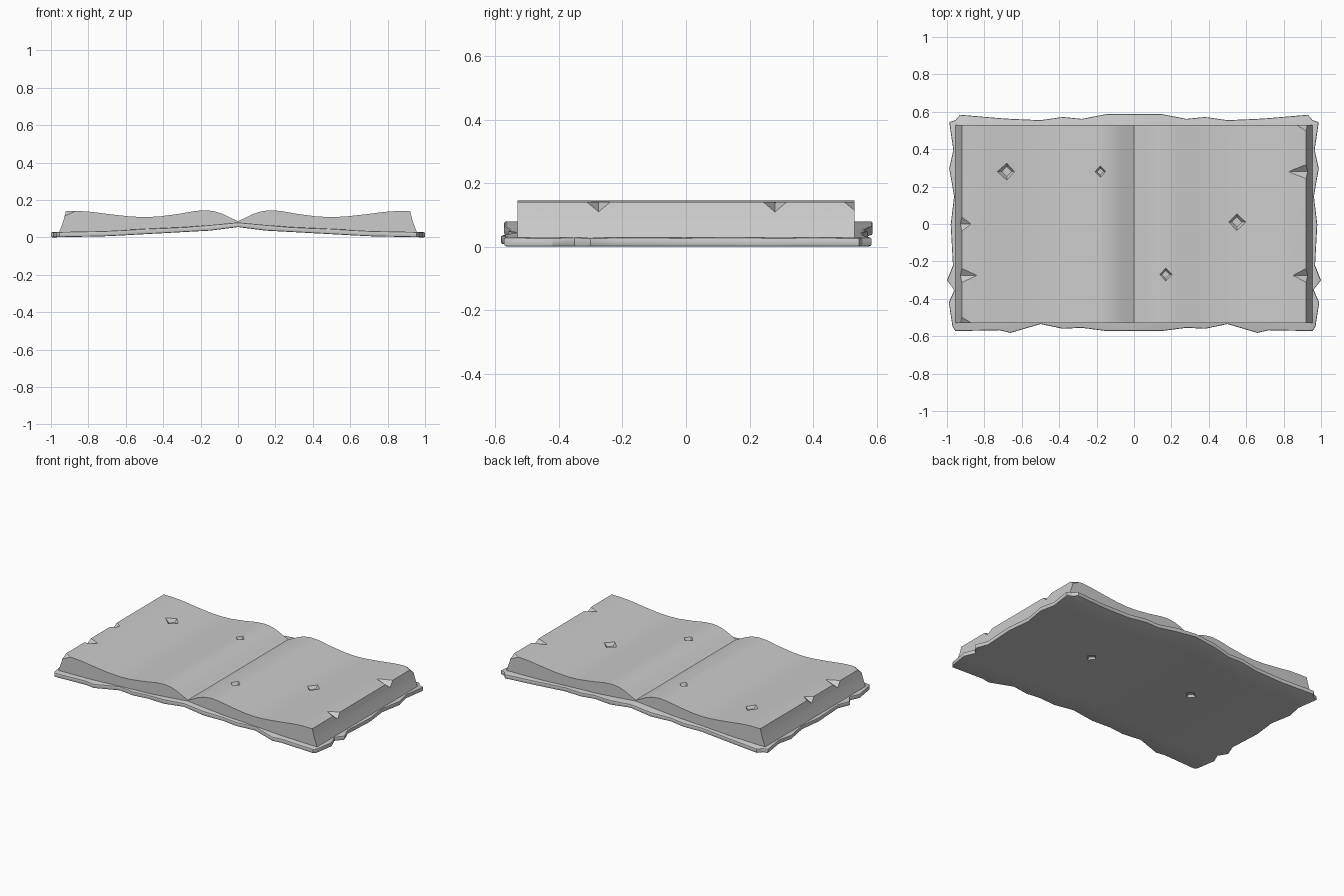
import bpy
import bmesh
import math
from mathutils import Vector

if "Cube" in bpy.data.objects:
    bpy.data.objects.remove(bpy.data.objects["Cube"])

grey = bpy.data.materials.new("plain_grey")
grey.use_nodes = True
grey.diffuse_color = (0.6, 0.6, 0.6, 1)
grey.node_tree.nodes["Principled BSDF"].inputs["Base Color"].default_value = (0.6, 0.6, 0.6, 1)


def make(name, verts, faces):
    """Closed mesh object with outward normals."""
    bm = bmesh.new()
    vs = [bm.verts.new(v) for v in verts]
    for f in faces:
        bm.faces.new([vs[i] for i in f])
    bmesh.ops.recalc_face_normals(bm, faces=bm.faces)
    mesh = bpy.data.meshes.new(name)
    bm.to_mesh(mesh)
    bm.free()
    mesh.materials.append(grey)
    ob = bpy.data.objects.new(name, mesh)
    bpy.context.collection.objects.link(ob)
    return ob


def select(ob):
    bpy.ops.object.select_all(action='DESELECT')
    ob.select_set(True)
    bpy.context.view_layer.objects.active = ob


def cut(ob, cutters):
    for c in cutters:
        c.hide_render = True
        mod = ob.modifiers.new("cut", 'BOOLEAN')
        mod.operation = 'DIFFERENCE'
        mod.solver = 'EXACT'
        mod.object = c
        select(ob)
        bpy.ops.object.modifier_apply(modifier=mod.name)
        bpy.data.objects.remove(c)


def smooth(ob):
    select(ob)
    bpy.ops.object.shade_smooth_by_angle(angle=math.radians(30))


def notch(side, y, reach):
    """Wedge that chips the outer upper page edge."""
    a = Vector((reach, y, 0.139))
    b = Vector((0.932, y, 0.108))
    m = (a + b) / 2
    pts = [a - 0.3 * (b - a), b + 0.5 * (b - a)]
    for s in (-1, 1):
        pts.append(m + 2 * (Vector((0.92, y + s * 0.036, 0.14)) - m))
    pts = [(p.x * side, p.y, p.z) for p in pts]
    return make("notch_cutter", pts, [(0, 1, 2), (0, 1, 3), (0, 2, 3), (1, 2, 3)])


def pit(x, y, z, r, up=1):
    """Diamond pit with sloping walls, opening upward or downward."""
    verts = []
    for scale, dz in ((0.6, -0.02), (1.4, 0.02)):
        for k in range(4):
            t = k * math.pi / 2
            verts.append((x + r * scale * math.cos(t), y + r * scale * math.sin(t), z + up * dz))
    faces = [(0, 1, 2, 3), (4, 5, 6, 7)]
    faces += [(k, (k + 1) % 4, (k + 1) % 4 + 4, k + 4) for k in range(4)]
    return make("pit_cutter", verts, faces)


def lerp(points, x):
    for (x0, z0), (x1, z1) in zip(points, points[1:]):
        if x <= x1:
            return z0 + (z1 - z0) * (x - x0) / (x1 - x0)
    return points[-1][1]


# Half profiles: page surface, cover top and cover underside
page_top = [(0, .086), (.04, .105), (.08, .125), (.12, .138), (.17, .145), (.23, .141),
            (.32, .125), (.42, .112), (.5, .108), (.58, .112), (.68, .123), (.78, .136),
            (.85, .141), (.92, .141)]
cover_top = [(0, .08), (.15, .066), (.28, .055), (.5, .045), (.7, .034), (1, .028)]
cover_base = [(0, .055), (.15, .036), (.28, .029), (.5, .017), (.7, .006), (1, 0)]

# Page block: one mirrored cross-section, extruded front to back
half = page_top + [(.933, .09), (.957, .025)]
section = half + [(x, lerp(cover_top, x) - .008) for x in (.7, .5, .28, .15, 0)]
section += [(-x, lerp(cover_top, x) - .008) for x in (.15, .28, .5, .7)]
section += [(-x, z) for x, z in reversed(half[1:])]
n = len(section)
verts = [(x, y, z) for y in (-.53, .53) for x, z in section]
faces = [tuple(range(n)), tuple(range(n, 2 * n))]
faces += [(i, (i + 1) % n, (i + 1) % n + n, i + n) for i in range(n)]
pages = make("pages", verts, faces)

cutters = [notch(1, .28, .83), notch(1, -.275, .855), notch(1, .535, .865),
           notch(-1, 0, .875), notch(-1, -.275, .845), notch(-1, -.535, .865)]
for x, y, r in ((-.18, .28, .03), (.17, -.27, .035), (.55, .01, .045), (-.68, .28, .045)):
    cutters.append(pit(x, y, lerp(page_top, abs(x)), r))
cut(pages, cutters)
smooth(pages)

# Cover: bent slab with a ragged rim (column: x, front, back; row: y, side reach)
columns = [(0, .572, .587), (.15, .572, .587), (.28, .555, .562), (.38, .56, .572),
           (.5, .535, .555), (.66, .582, .562), (.72, .568, .566), (.93, .572, .584),
           (.955, .572, .555), (1, .55, .545)]
columns = [(-x, f, b) for x, f, b in reversed(columns[1:])] + columns
rows = [(-.55, .97), (-.42, .99), (-.35, .96), (-.3, 1), (-.22, .968), (0, .98),
        (.15, .962), (.2, .97), (.3, .988), (.4, .966), (.55, .988)]
nc, nr = len(columns), len(rows)
verts = []
for profile in (cover_base, cover_top):
    for y, reach in rows:
        for x, front, back in columns:
            py = -front + (front + back) * (y + .55) / 1.1
            px = math.copysign(reach, x) if abs(x) == 1 else x
            verts.append((px, py, lerp(profile, abs(px))))
layer = nc * nr
faces = []
for j in range(nr - 1):
    for i in range(nc - 1):
        a = j * nc + i
        quad = (a, a + 1, a + nc + 1, a + nc)
        faces += [quad, tuple(v + layer for v in quad)]
rim = list(range(nc)) + [j * nc + nc - 1 for j in range(1, nr)]
rim += [(nr - 1) * nc + i for i in range(nc - 2, -1, -1)] + [j * nc for j in range(nr - 2, 0, -1)]
for a, b in zip(rim, rim[1:] + rim[:1]):
    faces.append((a, b, b + layer, a + layer))
cover = make("cover", verts, faces)

bevel = cover.modifiers.new("rim_bevel", 'BEVEL')
bevel.width = 0.007
bevel.segments = 2
bevel.limit_method = 'ANGLE'
bevel.angle_limit = math.radians(65)
select(cover)
bpy.ops.object.modifier_apply(modifier=bevel.name)
cut(cover, [pit(x, y, lerp(cover_base, abs(x)) - .006, .04, -1) for x, y in ((.36, .03), (-.39, .07))])
smooth(cover)
